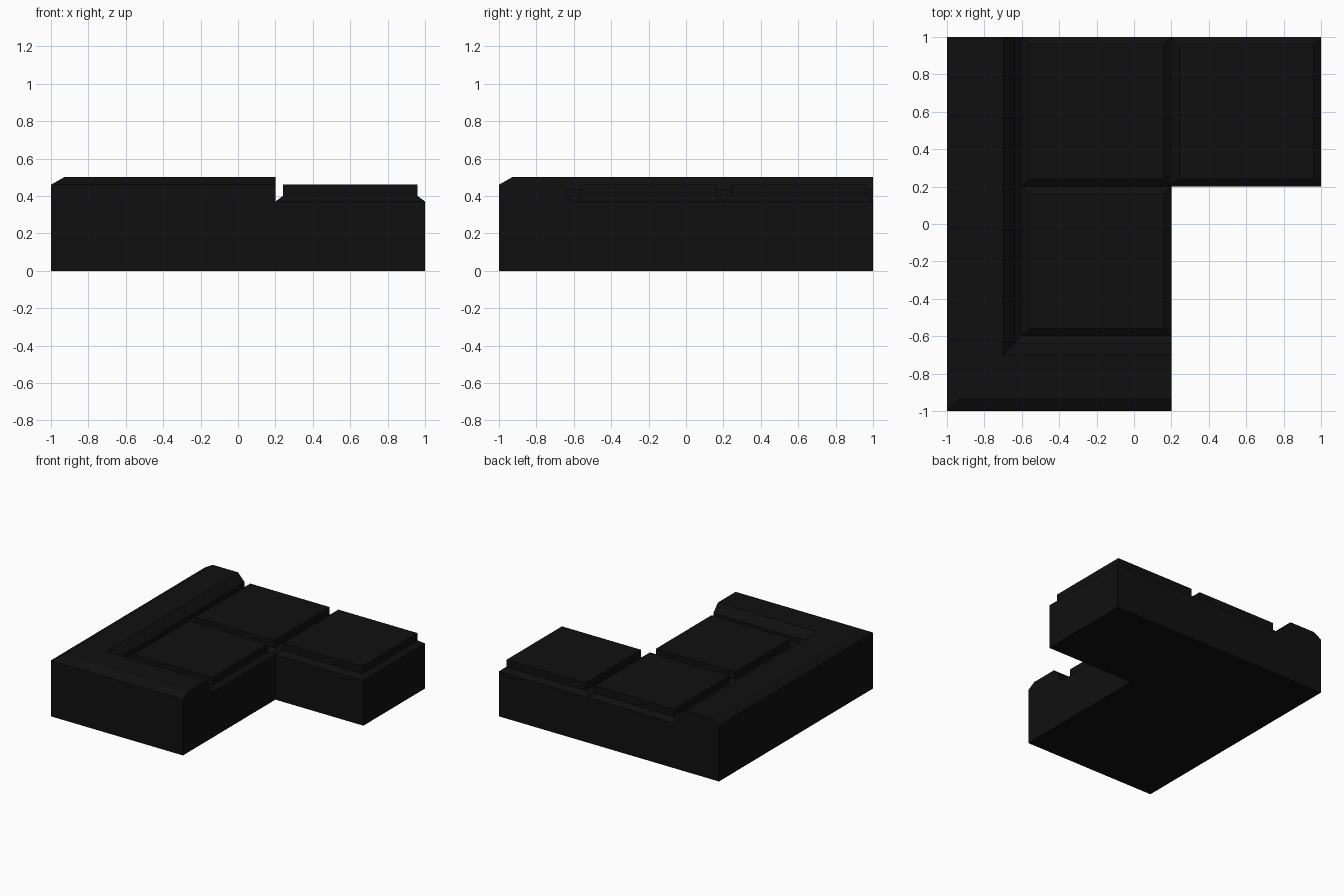
import bpy, bmesh

if "Cube" in bpy.data.objects:
    bpy.data.objects.remove(bpy.data.objects["Cube"])

bm = bmesh.new()


def face(points):
    bm.faces.new([bm.verts.new(p) for p in points])


def bridge(a, b, closed=False):
    n = len(a)
    for i in range(n if closed else n - 1):
        j = (i + 1) % n
        face([a[i], a[j], b[j], b[i]])


# Backrest: section as (distance in from outer edge, height), mitred at the corner
section = [(0, 0), (0, 0.46), (0.07, 0.5), (0.3, 0.5),
           (0.36, 0.435), (0.36, 0.40), (0.4, 0.37)]
stations = [
    [(0.2, d - 1, z) for d, z in section],
    [(d - 1, d - 1, z) for d, z in section],
    [(d - 1, 0.2, z) for d, z in section],
    [(d - 1, 1, z) for d, z in section],
]
for a, b in zip(stations, stations[1:]):
    bridge(a, b)
face(stations[0] + [(0.2, -0.6, 0)])
face(stations[-1] + [(-0.6, 1, 0)])


# Seat cushions: chamfered gap around a raised square pad
def square(cx, cy, half, z):
    return [(cx + sx * half, cy + sy * half, z)
            for sx, sy in ((-1, -1), (1, -1), (1, 1), (-1, 1))]


for cx, cy in ((-0.2, -0.2), (-0.2, 0.6), (0.6, 0.6)):
    rings = [square(cx, cy, h, z) for h, z in ((0.4, 0.37), (0.36, 0.40), (0.36, 0.46))]
    for a, b in zip(rings, rings[1:]):
        bridge(a, b, closed=True)
    face(rings[-1])

# Seat base: outer walls and underside
outline = [(0.2, -0.6), (0.2, 0.2), (1, 0.2), (1, 1), (0.2, 1), (-0.6, 1)]
bridge([(x, y, 0) for x, y in outline], [(x, y, 0.37) for x, y in outline])
face([(x, y, 0) for x, y in outline + [(-1, 1), (-1, 0.2), (-1, -1), (0.2, -1)]])

bmesh.ops.remove_doubles(bm, verts=bm.verts, dist=0.0005)
bmesh.ops.recalc_face_normals(bm, faces=bm.faces)

mesh = bpy.data.meshes.new("corner_sofa")
bm.to_mesh(mesh)
bm.free()
sofa = bpy.data.objects.new("corner_sofa", mesh)
bpy.context.collection.objects.link(sofa)

# Black upholstery
mat = bpy.data.materials.new("black_upholstery")
mat.diffuse_color = (0.005, 0.005, 0.005, 1)
mat.use_nodes = True
mat.node_tree.nodes["Principled BSDF"].inputs["Base Color"].default_value = mat.diffuse_color
mesh.materials.append(mat)
